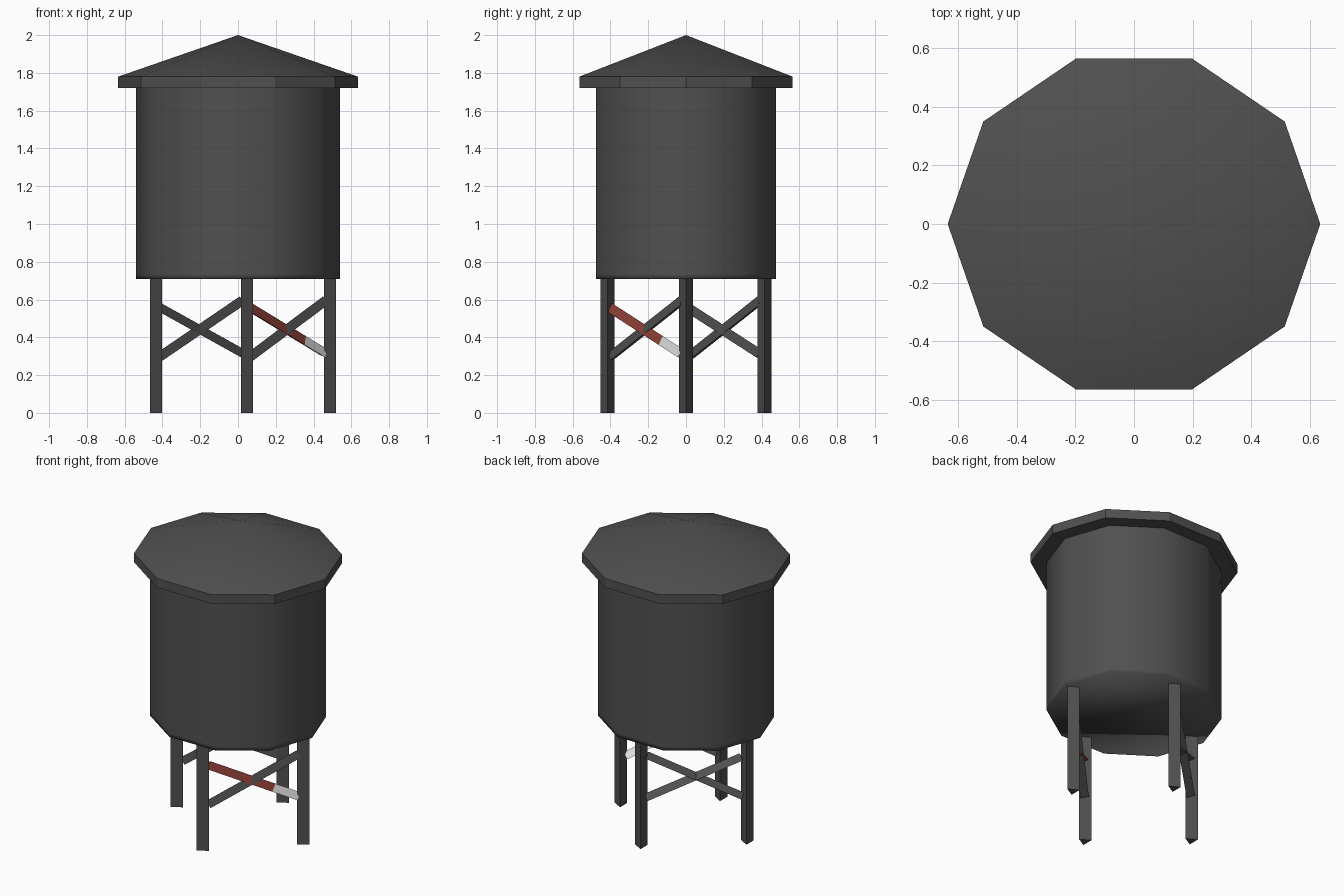
import bpy, bmesh, math
from mathutils import Vector

if "Cube" in bpy.data.objects:
    bpy.data.objects.remove(bpy.data.objects["Cube"])


def material(name, rgb):
    m = bpy.data.materials.new(name)
    m.diffuse_color = (*rgb, 1)
    m.use_nodes = True
    m.node_tree.nodes["Principled BSDF"].inputs["Base Color"].default_value = m.diffuse_color
    return m


GREY = material("dark_grey", (0.08, 0.08, 0.08))
RED = material("rust_red", (0.27, 0.052, 0.036))
WHITE = material("pale_grey", (0.72, 0.72, 0.72))


def ring(n, rx, ry, z):
    return [Vector((rx * math.cos(math.tau * i / n), ry * math.sin(math.tau * i / n), z))
            for i in range(n)]


def loft(name, rings, mat, apex=None, cap_top=True, smooth=None):
    """Skin stacked rings, cap the bottom, and close the top with a cap or an apex."""
    bm = bmesh.new()
    rows = [[bm.verts.new(p) for p in r] for r in rings]
    n = len(rows[0])
    bm.faces.new(rows[0][::-1])
    for a, b in zip(rows, rows[1:]):
        for i in range(n):
            j = (i + 1) % n
            bm.faces.new((a[i], a[j], b[j], b[i]))
    if apex:
        tip = bm.verts.new(apex)
        for i in range(n):
            bm.faces.new((rows[-1][i], rows[-1][(i + 1) % n], tip))
    elif cap_top:
        bm.faces.new(rows[-1])
    me = bpy.data.meshes.new(name)
    bm.to_mesh(me)
    bm.free()
    me.materials.append(mat)
    ob = bpy.data.objects.new(name, me)
    bpy.context.collection.objects.link(ob)
    if smooth:
        bpy.ops.object.select_all(action='DESELECT')
        ob.select_set(True)
        bpy.context.view_layer.objects.active = ob
        bpy.ops.object.shade_smooth_by_angle(angle=math.radians(smooth))
    return ob


def bar(name, a, b, r, mat):
    """Three-sided bar from a to b."""
    d = b - a
    rot = Vector((0, 0, 1)).rotation_difference(d)
    rings = [[a + rot @ p for p in ring(3, r, r, z)] for z in (0, d.length)]
    return loft(name, rings, mat)


# tank: ten-sided, smooth all round, with a support loop near the bottom
loft("tank", [ring(10, 0.54, 0.502, z) for z in (0.71, 0.735, 1.72)], GREY,
     cap_top=False, smooth=100)

# roof: overhanging rim with a shallow cone
loft("roof", [ring(10, 0.635, 0.594, z) for z in (1.72, 1.78)], GREY,
     apex=(0, 0, 2.0), smooth=30)

# legs
legs = {
    "front_leg": Vector((0.037, -0.415, 0)),
    "right_leg": Vector((0.477, 0, 0)),
    "back_leg": Vector((0.037, 0.415, 0)),
    "left_leg": Vector((-0.445, 0, 0)),
}
for name, p in legs.items():
    bar(name, p, p + Vector((0, 0, 0.712)), 0.043, GREY)


# crossed braces between two pairs of legs
def brace(name, p, q, z0, z1, t0, t1, mat):
    pts = [p.lerp(q, t) + Vector((0, 0, z0 + (z1 - z0) * t)) for t in (t0, t1)]
    bar(name, pts[0], pts[1], 0.03, mat)


for side, a, b in (("front", "front_leg", "right_leg"), ("back", "left_leg", "back_leg")):
    p, q = legs[a], legs[b]
    brace(side + "_rising_brace", p, q, 0.28, 0.608, 0.05, 0.95, GREY)
    if side == "front":
        brace("front_falling_brace", p, q, 0.568, 0.30, 0.05, 0.70, RED)
        brace("front_falling_brace_tip", p, q, 0.568, 0.30, 0.70, 0.95, WHITE)
    else:
        brace("back_falling_brace", p, q, 0.568, 0.30, 0.05, 0.95, GREY)
